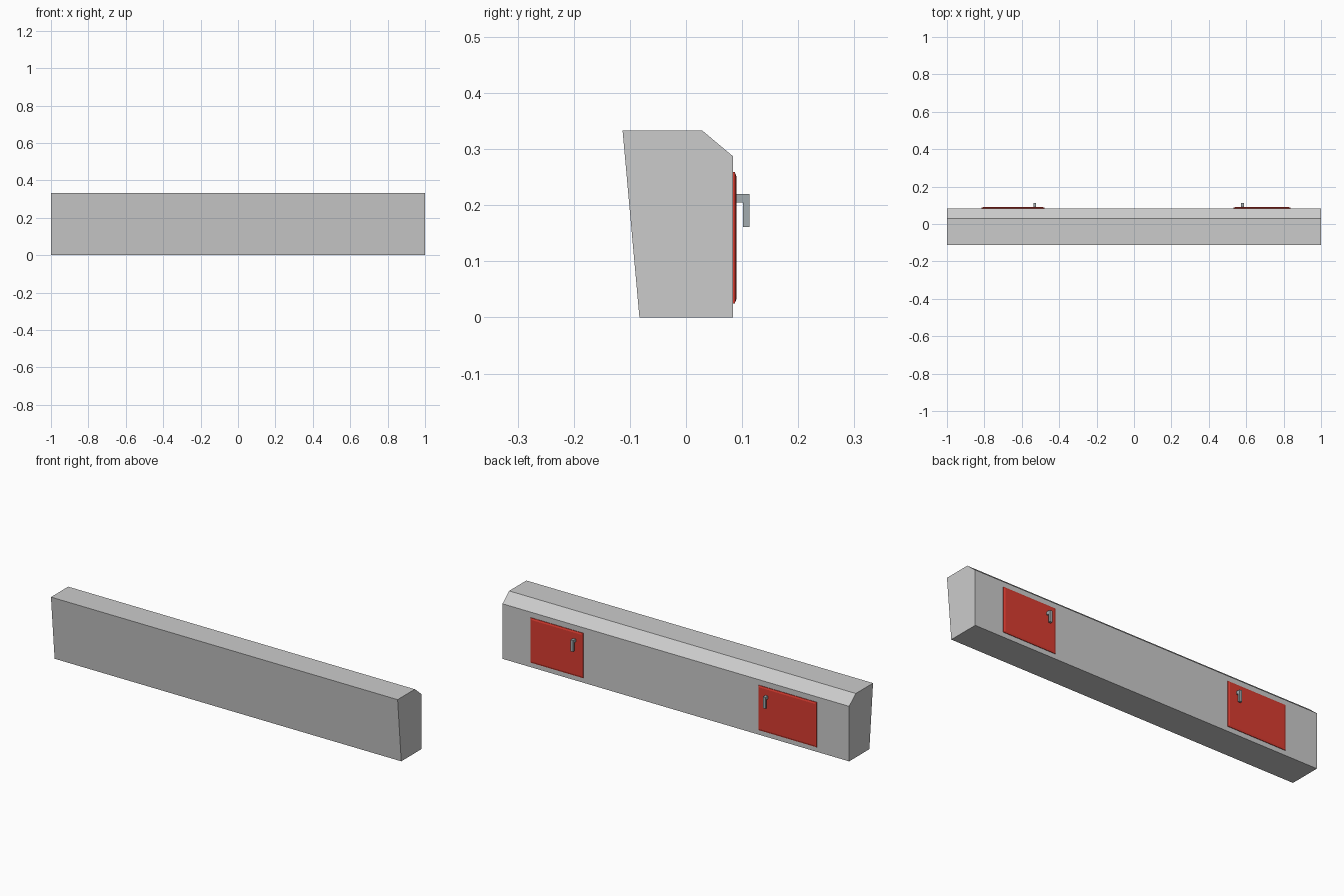
import bpy
import bmesh

cube = bpy.data.objects.get("Cube")
if cube:
    bpy.data.objects.remove(cube, do_unlink=True)


def material(name, rgb):
    m = bpy.data.materials.new(name)
    m.use_nodes = True
    m.diffuse_color = (*rgb, 1)
    m.node_tree.nodes["Principled BSDF"].inputs["Base Color"].default_value = (*rgb, 1)
    return m


grey = material("light grey", (0.6, 0.6, 0.6))
red = material("door red", (0.70, 0.045, 0.03))
steel = material("handle steel", (0.36, 0.41, 0.43))


def add_object(name, bm, mat):
    bmesh.ops.recalc_face_normals(bm, faces=bm.faces)
    mesh = bpy.data.meshes.new(name)
    bm.to_mesh(mesh)
    bm.free()
    mesh.materials.append(mat)
    obj = bpy.data.objects.new(name, mesh)
    bpy.context.collection.objects.link(obj)


def extrude_profile(name, profile, x0, x1, mat):
    """Sweep a (y, z) outline along x."""
    bm = bmesh.new()
    face = bm.faces.new([bm.verts.new((x0, y, z)) for y, z in profile])
    out = bmesh.ops.extrude_face_region(bm, geom=[face])
    moved = [g for g in out["geom"] if isinstance(g, bmesh.types.BMVert)]
    bmesh.ops.translate(bm, verts=moved, vec=(x1 - x0, 0, 0))
    add_object(name, bm, mat)


def door(name, x0, x1):
    """Thin plate with a raised, bevelled centre panel."""
    bm = bmesh.new()
    z0, z1, back = 0.025, 0.259, 0.084
    corners = [(x0, z0), (x0, z1), (x1, z1), (x1, z0)]
    face = bm.faces.new([bm.verts.new((x, back, z)) for x, z in corners])
    out = bmesh.ops.extrude_face_region(bm, geom=[face])
    verts = [g for g in out["geom"] if isinstance(g, bmesh.types.BMVert)]
    front = [g for g in out["geom"] if isinstance(g, bmesh.types.BMFace)]
    bmesh.ops.translate(bm, verts=verts, vec=(0, 0.003, 0))
    bmesh.ops.recalc_face_normals(bm, faces=bm.faces)
    bmesh.ops.inset_region(bm, faces=front, thickness=0.012, depth=0.003)
    add_object(name, bm, red)


# Main beam: sloped front, chamfered upper rear edge
body = [(-0.083, 0), (0.084, 0), (0.084, 0.287), (0.029, 0.333), (-0.113, 0.333)]
extrude_profile("body", body, -1, 1, grey)

# Rear doors with hooked handles
hook = [(0.088, 0.205), (0.088, 0.22), (0.113, 0.22),
        (0.113, 0.161), (0.102, 0.161), (0.102, 0.205)]
for side, x0, x1, hx in (("right", -0.815, -0.478, -0.53), ("left", 0.532, 0.836, 0.58)):
    door(side + "_door", x0, x1)
    extrude_profile(side + "_handle", hook, hx - 0.007, hx + 0.007, steel)
